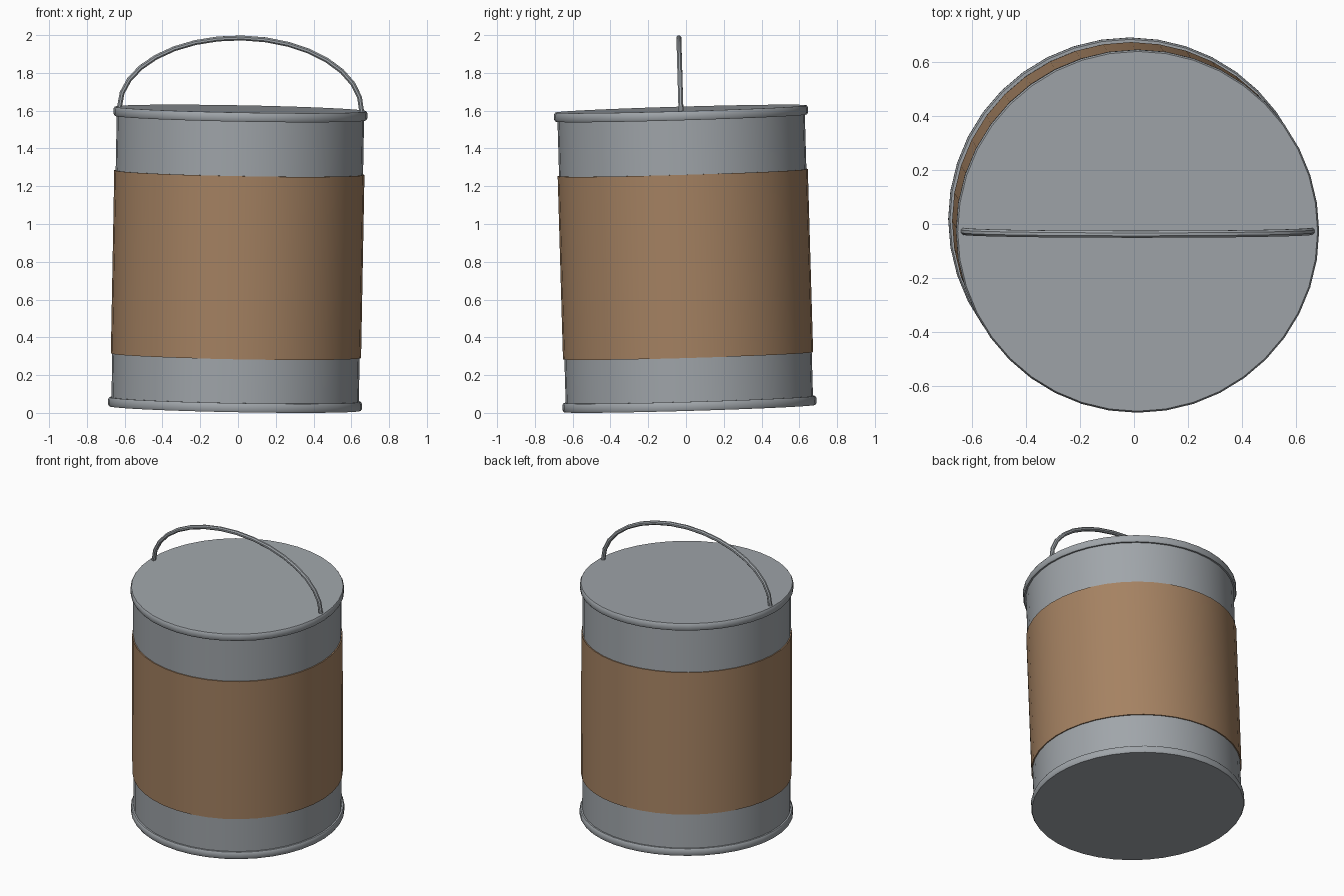
import bpy, bmesh, math
from mathutils import Matrix, Vector

cube = bpy.data.objects.get("Cube")
if cube:
    bpy.data.objects.remove(cube, do_unlink=True)

SIDES = 40
HEIGHT = 1.587      # base to lid along the can's axis
BODY_R = 0.655
RIM_R = 0.672
RIM_H = 0.048

# The whole can leans slightly
lean = Vector((0, 0, 1)).rotation_difference(Vector((0.0186, -0.029, 1)))
PLACE = Matrix.Translation((-0.016, 0.019, 0.023)) @ lean.to_matrix().to_4x4()


def material(name, rgb):
    mat = bpy.data.materials.new(name)
    mat.use_nodes = True
    mat.diffuse_color = (*rgb, 1)
    bsdf = next(n for n in mat.node_tree.nodes if n.type == 'BSDF_PRINCIPLED')
    bsdf.inputs["Base Color"].default_value = (*rgb, 1)
    return mat


def finish(name, bm, mat):
    bmesh.ops.recalc_face_normals(bm, faces=bm.faces)
    mesh = bpy.data.meshes.new(name)
    bm.to_mesh(mesh)
    bm.free()
    mesh.materials.append(mat)
    obj = bpy.data.objects.new(name, mesh)
    bpy.context.collection.objects.link(obj)
    obj.matrix_world = PLACE
    bpy.ops.object.select_all(action='DESELECT')
    obj.select_set(True)
    bpy.context.view_layer.objects.active = obj
    bpy.ops.object.shade_smooth_by_angle(angle=math.radians(35))
    return obj


def bridge(bm, rings):
    for low, high in zip(rings, rings[1:]):
        n = len(low)
        for i in range(n):
            j = (i + 1) % n
            bm.faces.new((low[i], low[j], high[j], high[i]))
    return rings


def lathe(name, profile, mat, caps=True):
    """Turn (radius, height) points around the can's axis."""
    bm = bmesh.new()
    rings = []
    for r, z in profile:
        angles = [math.tau * i / SIDES for i in range(SIDES)]
        rings.append([bm.verts.new((r * math.cos(a), r * math.sin(a), z)) for a in angles])
    bridge(bm, rings)
    if caps:
        bm.faces.new(rings[0])
        bm.faces.new(rings[-1])
    return finish(name, bm, mat)


steel = material("steel grey", (0.352, 0.378, 0.402))
paper = material("label brown", (0.376, 0.223, 0.122))

# Can wall and wrapped label
lathe("can_body", [(BODY_R, 0.02), (BODY_R, HEIGHT - 0.02)], steel)
lathe("label", [(BODY_R, 0.28), (0.6625, 0.28), (0.6625, 1.25), (BODY_R, 1.25)],
      paper, caps=False)

# Rolled rims, closed by the base and the lid
rim = [(RIM_R - 0.006, 0), (RIM_R, 0.01), (RIM_R, RIM_H - 0.01),
       (RIM_R - 0.006, RIM_H), (BODY_R - 0.01, RIM_H)]
lathe("bottom_rim", rim, steel)
lathe("lid", [(r, HEIGHT - z) for r, z in rim], steel)

# Arched wire handle
SPAN, RISE, WIRE, STEPS, WIRE_SIDES = 0.641, 0.376, 0.014, 16, 8
bm = bmesh.new()
rings = []
for k in range(STEPS + 1):
    t = math.pi * k / STEPS
    centre = Vector((SPAN * math.cos(t), 0, HEIGHT + RISE * math.sin(t)))
    out = Vector((RISE * math.cos(t), 0, SPAN * math.sin(t))).normalized()
    ring = []
    for i in range(WIRE_SIDES):
        a = math.tau * (i + 0.5) / WIRE_SIDES
        offset = out * math.cos(a) + Vector((0, 1, 0)) * math.sin(a)
        ring.append(bm.verts.new(centre + offset * WIRE))
    rings.append(ring)
bridge(bm, rings)
bm.faces.new(rings[0])
bm.faces.new(rings[-1])
finish("handle", bm, steel)
